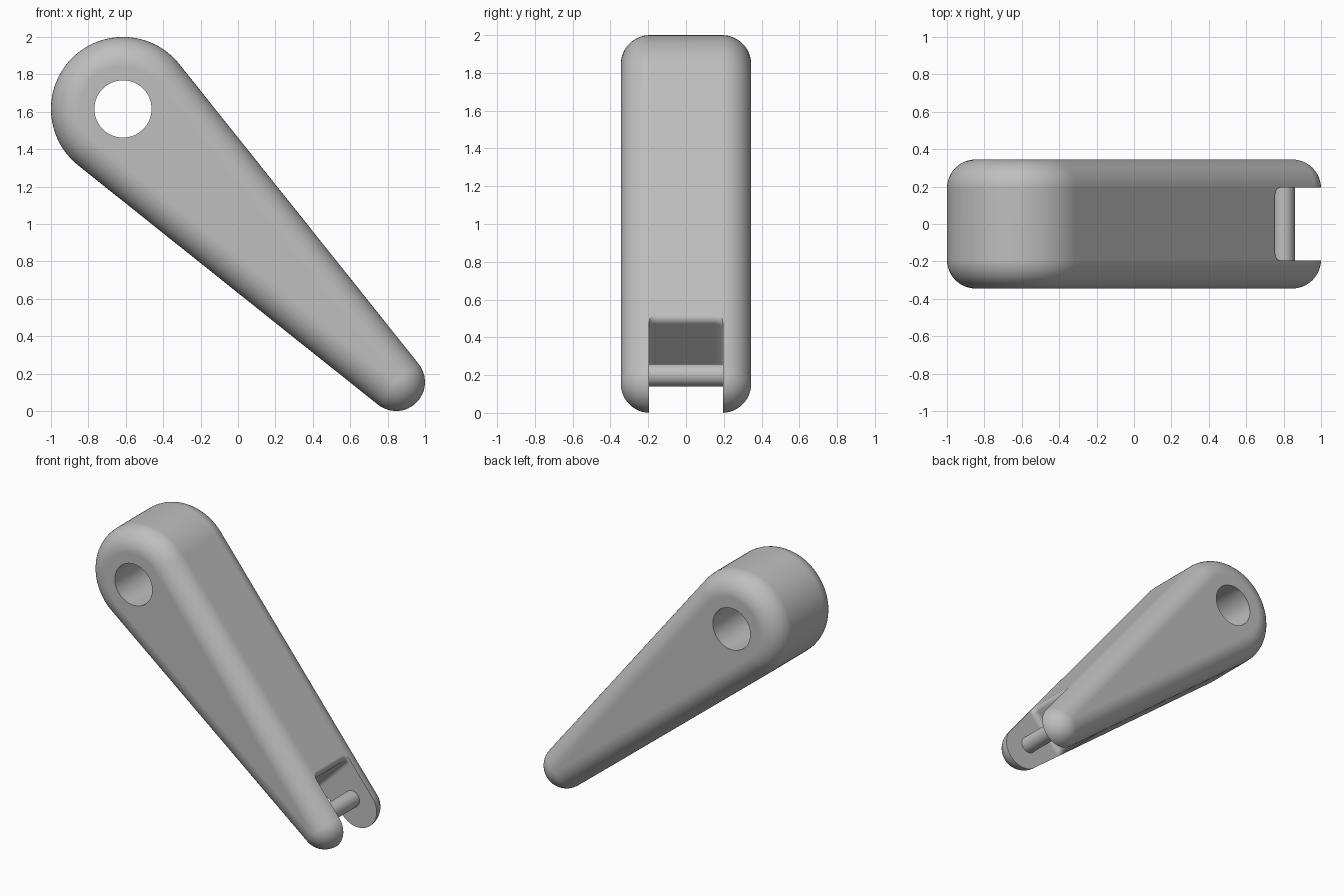
import bpy, bmesh, math
from mathutils import Vector, Matrix

cube = bpy.data.objects.get("Cube")
if cube:
    bpy.data.objects.remove(cube)

HEAD, HEAD_R = Vector((-0.615, 0, 1.615)), 0.385
TIP, TIP_R = Vector((0.845, 0, 0.155)), 0.155
HALF_WIDTH, FILLET = 0.345, 0.154
SLOT_HALF, SLOT_R = 0.195, 0.04

grey = bpy.data.materials.new("plain_grey")
grey.use_nodes = True
colour = (0.52, 0.52, 0.52, 1)
grey.diffuse_color = colour
grey.node_tree.nodes["Principled BSDF"].inputs["Base Color"].default_value = colour


def finish(name, bm):
    bmesh.ops.recalc_face_normals(bm, faces=bm.faces)
    mesh = bpy.data.meshes.new(name)
    bm.to_mesh(mesh)
    bm.free()
    obj = bpy.data.objects.new(name, mesh)
    bpy.context.collection.objects.link(obj)
    mesh.materials.append(grey)
    return obj


def loft(name, rings):
    """Skin a stack of closed rings and cap both ends."""
    bm = bmesh.new()
    rows = [[bm.verts.new(p) for p in ring] for ring in rings]
    n = len(rows[0])
    for a, b in zip(rows, rows[1:]):
        for i in range(n):
            bm.faces.new((a[i], a[(i + 1) % n], b[(i + 1) % n], b[i]))
    bm.faces.new(rows[0])
    bm.faces.new(rows[-1])
    return finish(name, bm)


def rod(name, centre, radius, length, sides):
    """Cylinder lying along y."""
    bm = bmesh.new()
    place = Matrix.Translation(centre) @ Matrix.Rotation(math.pi / 2, 4, 'X')
    bmesh.ops.create_cone(bm, cap_ends=True, segments=sides, radius1=radius,
                          radius2=radius, depth=length, matrix=place)
    return finish(name, bm)


def select_only(obj):
    bpy.ops.object.select_all(action='DESELECT')
    obj.select_set(True)
    bpy.context.view_layer.objects.active = obj


def cut(target, cutter):
    select_only(target)
    mod = target.modifiers.new("cut", 'BOOLEAN')
    mod.operation, mod.solver, mod.object = 'DIFFERENCE', 'EXACT', cutter
    bpy.ops.object.modifier_apply(modifier=mod.name)
    bpy.data.objects.remove(cutter)


# Directions along the arm (head to tip) and across it
along = (TIP - HEAD).normalized()
across = Vector((-along.z, 0, along.x))
tangent = math.acos((HEAD_R - TIP_R) / (TIP - HEAD).length)


def outline(y, inset):
    """Tapered outline: two arcs joined by their common tangents."""
    arcs = ((TIP, TIP_R, -tangent, tangent, 24),
            (HEAD, HEAD_R, tangent, 2 * math.pi - tangent, 48))
    ring = []
    for centre, radius, start, end, steps in arcs:
        for i in range(steps + 1):
            t = start + (end - start) * i / steps
            p = centre + (radius - inset) * (along * math.cos(t) + across * math.sin(t))
            ring.append(p + Vector((0, y, 0)))
    return ring


# Arm body with rounded side edges
profile = []
for i in range(13):
    t = math.pi / 2 * i / 12
    profile.append((HALF_WIDTH - FILLET * (1 - math.sin(t)), FILLET * (1 - math.cos(t))))
rings = [outline(-y, s) for y, s in reversed(profile)] + [outline(y, s) for y, s in profile]
arm = loft("arm", rings)

# Pivot hole through the head
cut(arm, rod("hole_cutter", HEAD, 0.153, 1, 64))


# Fork slot: rounded inner corners, and a rounded lip where its end wall meets the flanks
def slot_ring(v, shift):
    plan = [(0.7, -SLOT_HALF), (0.7, SLOT_HALF)]
    for side in (1, -1):
        for i in range(7):
            t = math.pi / 2 * (i if side == 1 else 6 - i) / 6
            plan.append((SLOT_R * (1 - math.sin(t)) - 0.297 - shift,
                         side * (SLOT_HALF - SLOT_R * (1 - math.cos(t)))))
    return [TIP + along * u + across * v + Vector((0, y, 0)) for u, y in plan]


lip = [(0.152 + 0.042 * math.sin(t), 0.042 * (1 - math.cos(t)))
       for t in (math.pi / 2 * i / 8 for i in range(9))] + [(0.4, 0.042)]
levels = [(-v, s) for v, s in reversed(lip)] + lip
cut(arm, loft("slot_cutter", [slot_ring(v, s) for v, s in levels]))

# Cross pin between the fork cheeks
pin = rod("fork_pin", Vector((0.8, 0, 0.2)), 0.06, 2 * SLOT_HALF + 0.02, 32)

for part in (arm, pin):
    select_only(part)
    bpy.ops.object.shade_smooth_by_angle(angle=math.radians(30))
    weighted = part.modifiers.new("even_shading", 'WEIGHTED_NORMAL')
    weighted.keep_sharp = True
